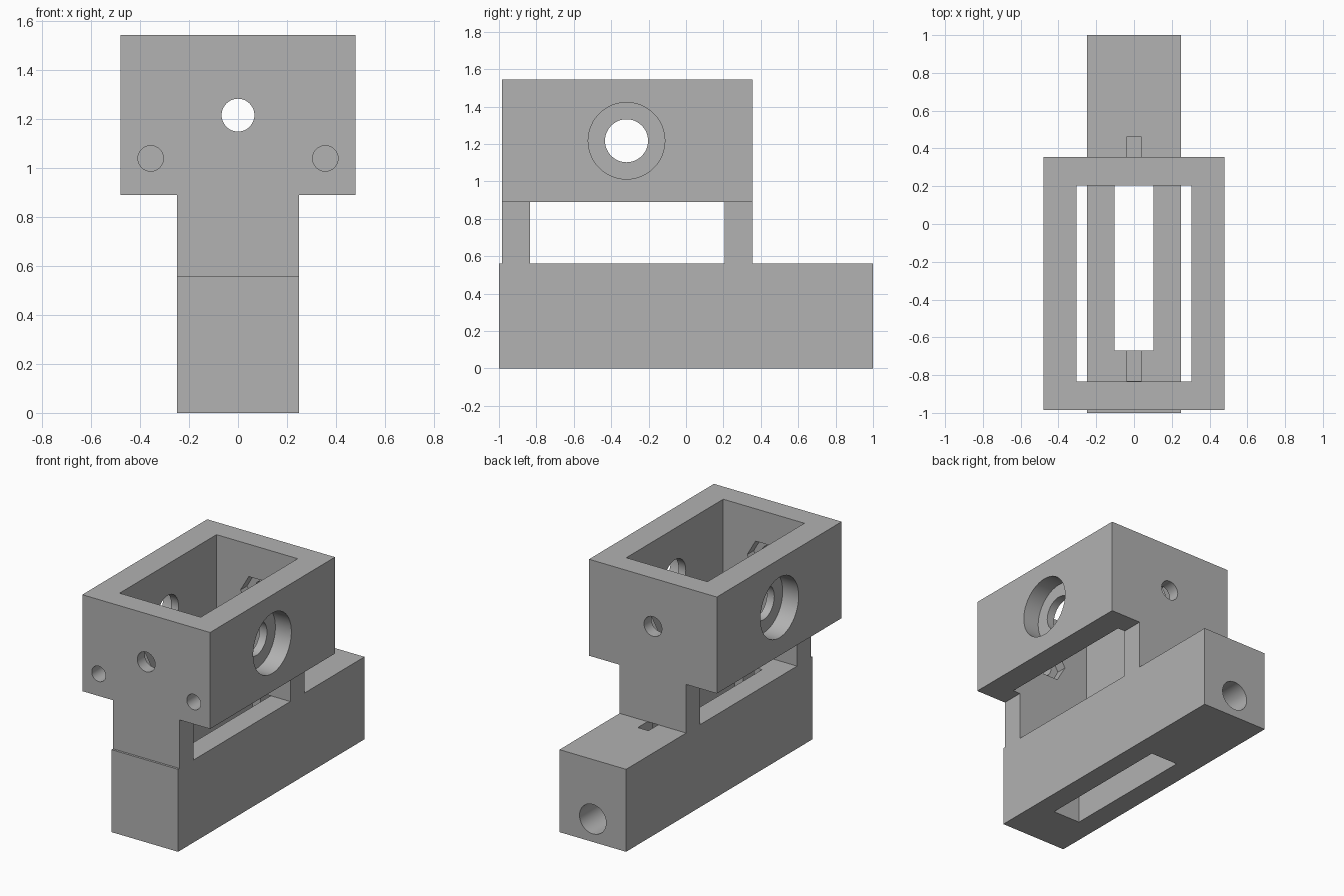
import bpy
import bmesh
import math
from mathutils import Matrix

old = bpy.data.objects.get("Cube")
if old:
    bpy.data.objects.remove(old, do_unlink=True)

grey = bpy.data.materials.new("plain_grey")
grey.use_nodes = True
colour = (0.445, 0.445, 0.445, 1)
grey.diffuse_color = colour
grey.node_tree.nodes["Principled BSDF"].inputs["Base Color"].default_value = colour


def add_object(name, bm):
    bmesh.ops.recalc_face_normals(bm, faces=bm.faces)
    mesh = bpy.data.meshes.new(name)
    bm.to_mesh(mesh)
    bm.free()
    mesh.materials.append(grey)
    obj = bpy.data.objects.new(name, mesh)
    bpy.context.collection.objects.link(obj)
    return obj


def extrude_profile(name, profile, y0, y1):
    """Solid from an x-z outline, extruded along y."""
    bm = bmesh.new()
    face = bm.faces.new([bm.verts.new((x, y0, z)) for x, z in profile])
    grown = bmesh.ops.extrude_face_region(bm, geom=[face])["geom"]
    verts = [v for v in grown if isinstance(v, bmesh.types.BMVert)]
    bmesh.ops.translate(bm, verts=verts, vec=(0, y1 - y0, 0))
    return add_object(name, bm)


def block(name, half_x, y0, y1, z0, z1):
    outline = [(-half_x, z0), (half_x, z0), (half_x, z1), (-half_x, z1)]
    return extrude_profile(name, outline, y0, y1)


def rod(name, axis, centre, radius, length, sides=48):
    """Cylinder or prism lying along x or y."""
    turn = Matrix.Rotation(math.pi / 2, 4, "Y" if axis == "x" else "X")
    if sides == 6:
        turn = turn @ Matrix.Rotation(math.pi / 6, 4, "Z")
    bm = bmesh.new()
    bmesh.ops.create_cone(bm, cap_ends=True, segments=sides, radius1=radius,
                          radius2=radius, depth=length,
                          matrix=Matrix.Translation(centre) @ turn)
    return add_object(name, bm)


def carve(obj, cutters):
    """Subtract every cutter, bake the result and drop the cutters."""
    for cutter in cutters:
        cutter.hide_render = True
        mod = obj.modifiers.new("cut", "BOOLEAN")
        mod.operation = "DIFFERENCE"
        mod.solver = "EXACT"
        mod.object = cutter
    bpy.context.view_layer.update()
    graph = bpy.context.evaluated_depsgraph_get()
    baked = bpy.data.meshes.new_from_object(obj.evaluated_get(graph))
    obj.modifiers.clear()
    obj.data = baked
    for cutter in cutters:
        bpy.data.objects.remove(cutter, do_unlink=True)


# Upper frame with its two legs: a T outline, hollowed from top to bottom
FRONT, BACK = -0.985, 0.355
IN_FRONT, IN_BACK = -0.835, 0.205
BORE_Z, BORE_Y = 1.217, -0.318
half = [(0.25, 0.56), (0.25, 0.89), (0.48, 0.89), (0.48, 1.545)]
outline = half + [(-x, z) for x, z in reversed(half)]
frame = extrude_profile("upper_frame", outline, FRONT, BACK)

cuts = [
    block("cavity", 0.305, IN_FRONT, IN_BACK, 0.4, 1.7),
    rod("cross_bore", "x", (0, BORE_Y, BORE_Z), 0.115, 1.2),
    rod("long_bore", "y", (0, -0.3, BORE_Z), 0.067, 1.8),
]
# Bearing seats and set-screw holes on both sides
for s in (-1, 1):
    cuts.append(rod("bearing_seat", "x", (s * 0.46, BORE_Y, BORE_Z), 0.205, 0.2))
    cuts.append(rod("screw_hole", "y", (s * 0.357, FRONT + 0.1, 1.04), 0.052, 0.4))
# Hexagonal nut pockets on the inner faces of the end walls
for y in (IN_FRONT, IN_BACK):
    cuts.append(rod("nut_pocket", "y", (0, y, BORE_Z), 0.125, 0.14, sides=6))
carve(frame, cuts)

# Base bar with a through slot, a narrow top groove and an end hole
base = block("base_bar", 0.25, -1, 1, 0, 0.56)
carve(base, [
    block("slot", 0.103, -0.67, 0.3, -0.1, 0.7),
    block("groove", 0.04, -0.83, 0.46, 0.3, 0.7),
    rod("end_hole", "y", (0, 0.7, 0.155), 0.1, 0.9),
])

# Smooth the round bores, keep the machined edges sharp
for obj in bpy.context.selected_objects:
    obj.select_set(False)
for obj in (frame, base):
    obj.select_set(True)
bpy.context.view_layer.objects.active = frame
bpy.ops.object.shade_smooth_by_angle(angle=math.radians(30))
